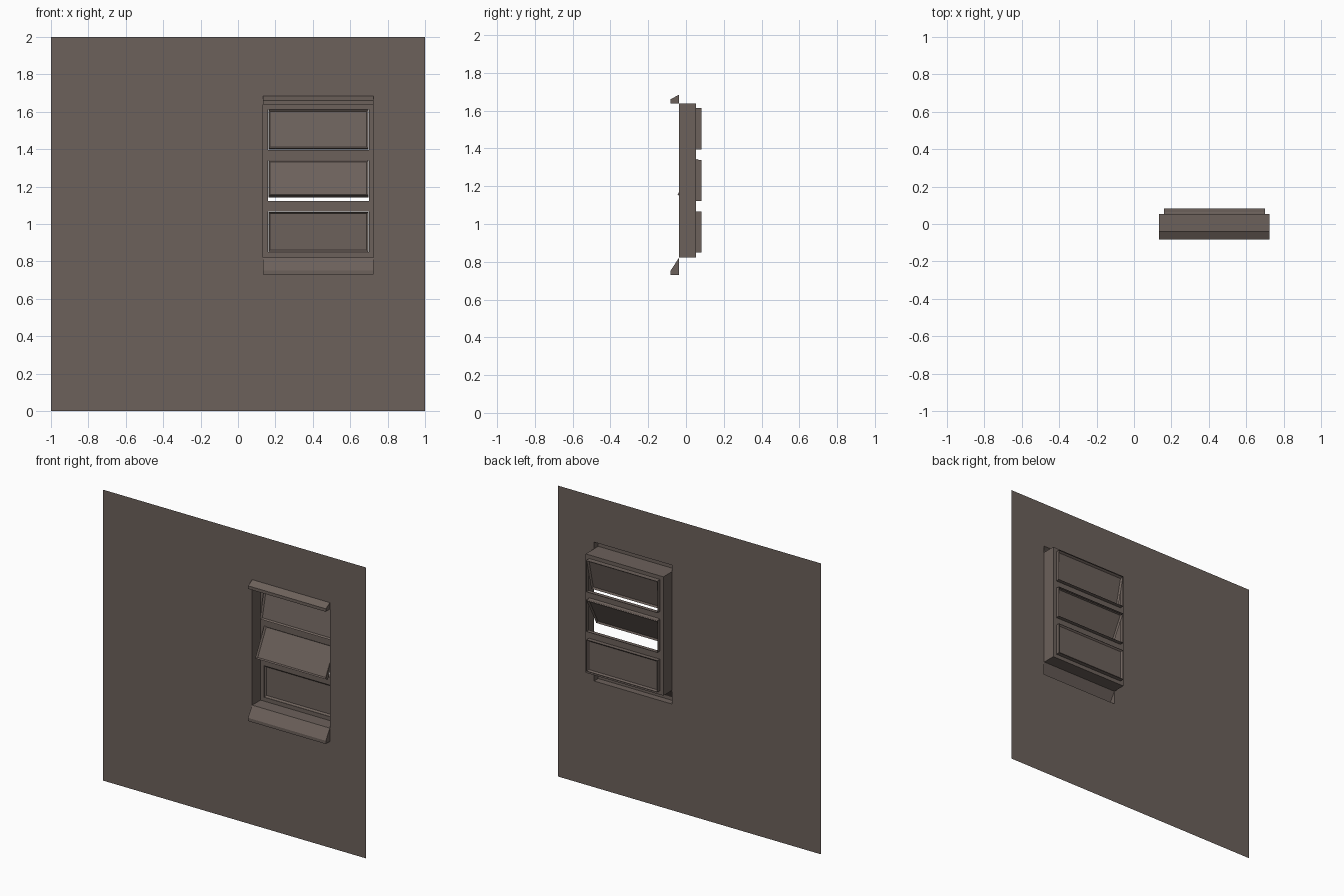
import bpy, bmesh, math
from mathutils import Vector

if "Cube" in bpy.data.objects:
    bpy.data.objects.remove(bpy.data.objects["Cube"])

brown = bpy.data.materials.new("warm_grey_brown")
brown.diffuse_color = (0.150, 0.119, 0.104, 1)
brown.use_nodes = True
brown.node_tree.nodes["Principled BSDF"].inputs["Base Color"].default_value = brown.diffuse_color

X0, X1 = 0.134, 0.725            # window recess width
Z0, Z1 = 0.822, 1.639            # window recess height
SILL, HEAD = 0.73, 1.685         # outer limits of sill and header
WALL, BACK, END = -0.037, 0.054, 0.082   # depths: wall, recess back, casings
PX0, PX1 = 0.16, 0.70            # pane opening width
OPENINGS = [(0.849, 1.066), (1.122, 1.340), (1.395, 1.613)]
TILTS = [0, 28, 13]              # opening angle of each pane


def finish(name, bm):
    bmesh.ops.remove_doubles(bm, verts=bm.verts, dist=1e-5)
    me = bpy.data.meshes.new(name)
    bm.to_mesh(me)
    bm.free()
    me.materials.append(brown)
    ob = bpy.data.objects.new(name, me)
    bpy.context.collection.objects.link(ob)
    return ob


def quad(bm, pts):
    return bm.faces.new([bm.verts.new(p) for p in pts])


def plate(name, x, z, y, holes):
    """Flat upright sheet facing the front, with rectangular holes."""
    xs = sorted({*x, *[v for h in holes for v in h[:2]]})
    zs = sorted({*z, *[v for h in holes for v in h[2:]]})
    bm = bmesh.new()
    for a, b in zip(xs, xs[1:]):
        for c, d in zip(zs, zs[1:]):
            mx, mz = (a + b) / 2, (c + d) / 2
            if any(h[0] < mx < h[1] and h[2] < mz < h[3] for h in holes):
                continue
            quad(bm, [(a, y, c), (b, y, c), (b, y, d), (a, y, d)])
    return finish(name, bm)


def tunnel(name, x0, x1, z0, z1, ya, yb):
    """Four thin sides of a rectangular recess."""
    bm = bmesh.new()
    ring = [(x0, z0), (x1, z0), (x1, z1), (x0, z1)]
    for i in range(4):
        (a, c), (b, d) = ring[i], ring[(i + 1) % 4]
        quad(bm, [(a, ya, c), (b, ya, d), (b, yb, d), (a, yb, c)])
    return finish(name, bm)


def moulding(name, prof):
    """Hollow strip: profile (y, z) swept along the window width, open at the back."""
    bm = bmesh.new()
    for (ya, za), (yb, zb) in zip(prof, prof[1:]):
        quad(bm, [(X0, ya, za), (X1, ya, za), (X1, yb, zb), (X0, yb, zb)])
    for x in (X0, X1):
        quad(bm, [(x, y, z) for y, z in prof])
    bmesh.ops.remove_doubles(bm, verts=bm.verts, dist=1e-5)
    bmesh.ops.recalc_face_normals(bm, faces=bm.faces)
    return finish(name, bm)


def pane(name, z0, z1, angle):
    """Framed panel, recessed on both sides, hinged along its top edge."""
    w, h, t, rim = PX1 - PX0 - 0.004, z1 - z0 - 0.002, 0.013, 0.014
    bm = bmesh.new()
    bmesh.ops.create_cube(bm, size=1)
    for v in bm.verts:
        v.co = Vector((v.co.x * w, v.co.y * 2 * t, (v.co.z - 0.5) * h))
    bm.normal_update()
    sides = [f for f in bm.faces if abs(f.normal.y) > 0.9]
    for f in sides:
        bmesh.ops.inset_region(bm, faces=[f], thickness=rim)
        # push the middle of each side inwards
        s = 1 if f.calc_center_median().y > 0 else -1
        for v in f.verts:
            v.co.y = s * 0.003 if s > 0 else -t + 0.017 - 0.006
    ob = finish(name, bm)
    ob.location = ((PX0 + PX1) / 2, (BACK + END) / 2, z1 - 0.001)
    ob.rotation_euler.x = -math.radians(angle)
    return ob


# wall sheet with the window cut-out
plate("wall", (-1, 1), (0, 2), WALL, [(X0, X1, SILL, HEAD)])

# window recess and its back frame
tunnel("window_recess", X0, X1, Z0, Z1, WALL, BACK)
plate("window_frame", (X0, X1), (Z0, Z1), BACK,
      [(PX0, PX1, a, b) for a, b in OPENINGS])

# sloped header and sill
moulding("header", [(WALL, Z1), (-END, Z1), (-END, 1.66), (WALL, HEAD)])
moulding("sill", [(WALL, SILL), (-END, SILL), (-END, 0.752), (WALL, Z0)])

# three casings with hinged panes
for (a, b), tilt, label in zip(OPENINGS, TILTS, ("lower", "middle", "upper")):
    tunnel(label + "_casing", PX0, PX1, a, b, BACK, END)
    pane(label + "_pane", a, b, tilt)
